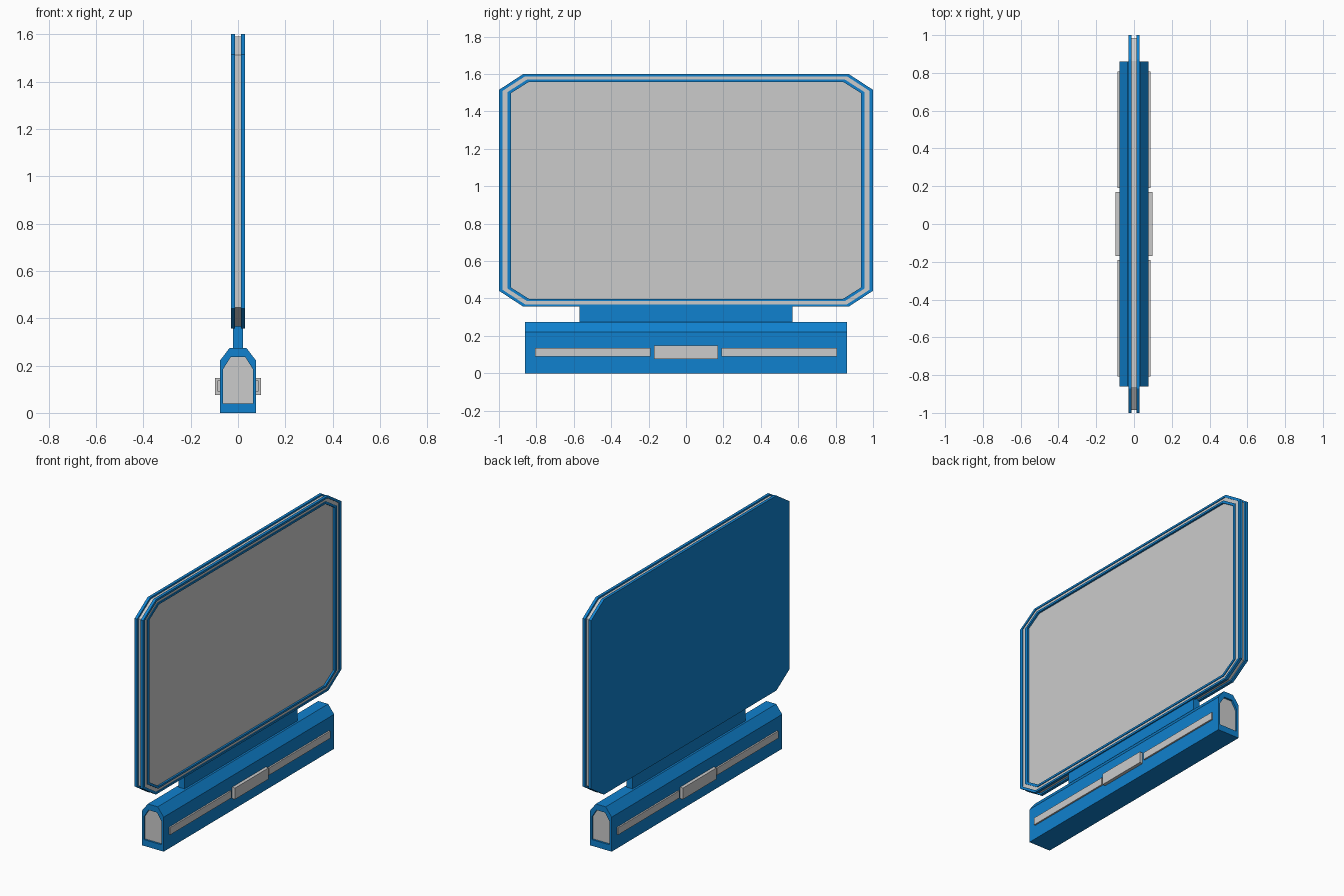
import bpy, bmesh

if "Cube" in bpy.data.objects:
    bpy.data.objects.remove(bpy.data.objects["Cube"])

blue = bpy.data.materials.new("blue")
blue.diffuse_color = (0.005, 0.22, 0.62, 1)
blue.use_nodes = True
blue.node_tree.nodes["Principled BSDF"].inputs["Base Color"].default_value = blue.diffuse_color


def loft(name, loops, mat=None, closed=False):
    """Skin equal-length loops; cap both ends, or wrap round when closed."""
    bm = bmesh.new()
    vs = [[bm.verts.new(p) for p in lp] for lp in loops]
    n = len(vs[0])
    pairs = list(zip(vs, vs[1:]))
    if closed:
        pairs.append((vs[-1], vs[0]))
    else:
        bm.faces.new(vs[0])
        bm.faces.new(vs[-1])
    for a, b in pairs:
        for i in range(n):
            j = (i + 1) % n
            bm.faces.new((a[i], a[j], b[j], b[i]))
    bmesh.ops.recalc_face_normals(bm, faces=bm.faces)
    me = bpy.data.meshes.new(name)
    bm.to_mesh(me)
    bm.free()
    if mat:
        me.materials.append(mat)
    ob = bpy.data.objects.new(name, me)
    bpy.context.collection.objects.link(ob)
    return ob


def octagon(t, x):
    """Screen outline: t = 0 outer rim, t = 1 edge of the display."""
    w, h, cw, ch = [a + (b - a) * t for a, b in
                    zip((1, .622, .87, .537), (.935, .58, .84, .52))]
    pts = [(w, ch), (cw, h), (-cw, h), (-w, ch),
           (-w, -ch), (-cw, -h), (cw, -h), (w, -ch)]
    return [(x, y, .978 + z) for y, z in pts]


def screen_plate(name, t, x0, x1, mat=None):
    loft(name, [octagon(t, x0), octagon(t, x1)], mat)


def screen_ring(name, t0, t1, x0, x1, mat=None):
    loft(name, [octagon(t0, x0), octagon(t0, x1),
                octagon(t1, x1), octagon(t1, x0)], mat, True)


def box(name, x0, x1, y0, y1, z0, z1, mat=None):
    loft(name, [[(x, y0, z0), (x, y1, z0), (x, y1, z1), (x, y0, z1)]
                for x in (x0, x1)], mat)


# Screen: back plate, grey core in the edge groove, double rim and display
screen_plate("screen_back", 0, -.03, -.012, blue)
screen_plate("screen_core", .22, -.012, .012)
screen_ring("outer_rim", 0, .3, .012, .03, blue)
screen_ring("rim_strip", .3, .7, .012, .025)
screen_ring("inner_rim", .7, 1, .012, .03, blue)
screen_plate("display", 1, .012, .018)

# Neck
box("neck", -.022, .022, -.57, .57, .265, .37, blue)


# Base with recessed ends
def base_profile(y, pts):
    half = [(x, y, z) for x, z in pts]
    return half + [(-x, y, z) for x, z in reversed(pts)]


outer = [(.077, 0), (.077, .22), (.035, .275)]
inner = [(.063, .04), (.063, .185), (.03, .237)]
loft("base", [base_profile(y, p) for y, p in (
    (-.835, inner), (-.86, inner), (-.86, outer),
    (.86, outer), (.86, inner), (.835, inner))], blue)

# Grey end caps, side strips and centre plates
for s, tag in ((-1, "a"), (1, "b")):
    loft("end_cap_" + tag, [base_profile(s * y, inner) for y in (.83, .848)])
    box("centre_plate_" + tag, s * .07, s * .098, -.17, .17, .076, .148)
    for e, end in ((-1, "front"), (1, "rear")):
        box(f"side_strip_{end}_{tag}", s * .07, s * .087,
            e * .19, e * .808, .09, .136)
